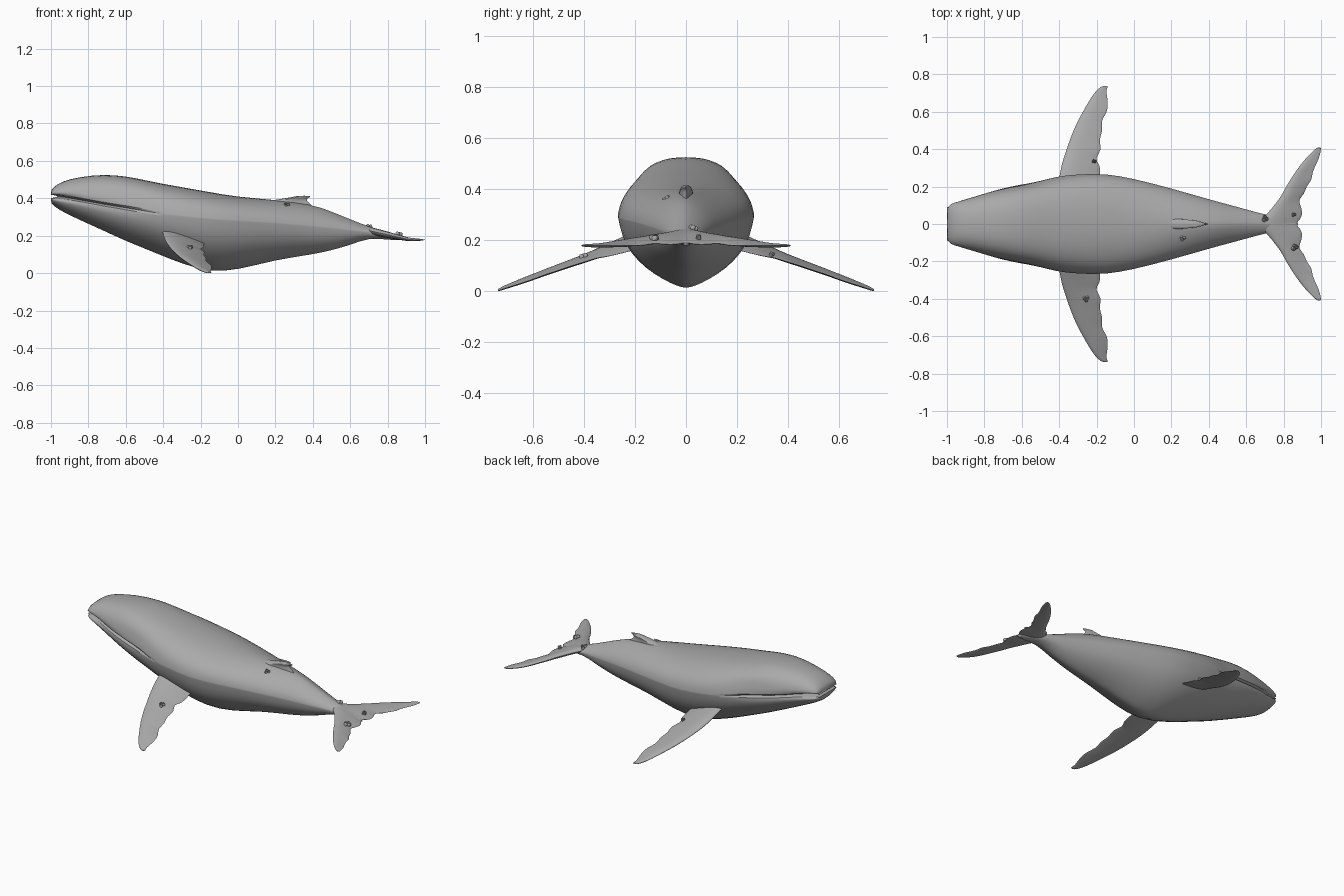
import bpy, math, random
from mathutils import Vector

random.seed(4)
cube = bpy.data.objects.get("Cube")
if cube:
    bpy.data.objects.remove(cube)

grey = bpy.data.materials.new("whale_grey")
grey.use_nodes = True
tone = (0.4, 0.4, 0.4, 1)
grey.diffuse_color = tone
grey.node_tree.nodes["Principled BSDF"].inputs["Base Color"].default_value = tone


def make(name, verts, faces, subdivide=0, angle=50):
    mesh = bpy.data.meshes.new(name)
    mesh.from_pydata(verts, [], faces)
    mesh.materials.append(grey)
    obj = bpy.data.objects.new(name, mesh)
    bpy.context.collection.objects.link(obj)
    if subdivide:
        mod = obj.modifiers.new("smooth", "SUBSURF")
        mod.levels = mod.render_levels = subdivide
    bpy.ops.object.select_all(action="DESELECT")
    obj.select_set(True)
    bpy.context.view_layer.objects.active = obj
    bpy.ops.object.shade_smooth_by_angle(angle=math.radians(angle))
    return obj


def bridge(count, n):
    """Quads joining consecutive rings of n points."""
    return [(r * n + i, r * n + (i + 1) % n, (r + 1) * n + (i + 1) % n, (r + 1) * n + i)
            for r in range(count - 1) for i in range(n)]


def ramp(x, x0, x1, a, b):
    """Blend from a to b while x runs from x0 to x1."""
    return a + (b - a) * min(1, max(0, (x - x0) / (x1 - x0)))


# Body: x, top, lip line, belly, half width, mouth gap
stations = [
    (-1.0, .442, .41, .376, .088, .018), (-.985, .462, .41, .358, .11, .02),
    (-.94, .492, .407, .328, .124, .016), (-.85, .515, .393, .285, .15, .011),
    (-.72, .53, .368, .226, .193, .008), (-.6, .52, .35, .17, .218, .007),
    (-.5, .499, .333, .13, .234, .006), (-.42, .482, .318, .096, .254, .005),
    (-.3, .461, .305, .048, .266, .005), (-.15, .434, .288, .002, .27, .005),
    (0, .408, .28, .014, .242, .005), (.2, .393, .268, .07, .19, .005),
    (.4, .368, .25, .098, .132, .005), (.5, .33, .24, .121, .105, .005),
    (.6, .288, .228, .149, .078, .005), (.7, .248, .22, .19, .05, .004),
    (.8, .22, .2, .178, .03, .003), (.88, .192, .184, .174, .012, .002)]
H = 13
RING = 2 * H + 2


def body_ring(x, top, lip, belly, w, gap):
    # Mouth slot is deep at the snout and closes behind the jaw corner
    depth = w * .9 if x < -.9 else (.04 if x < -.55 else (.015 if x < -.45 else 0))
    slot_x = max(x, -.93 + (x + .94) * .3)
    hollow = .08 * max(0, 1 - abs(x + .6) / .22)
    # Rounded head, ridged flanks and tail stock, keeled belly
    upper = ramp(x, -.45, -.1, .77, .95) + ramp(x, 0, .35, 0, .35)
    lower = ramp(x, -.7, -.3, 1.25, 1.5) - ramp(x, .1, .6, 0, .3)
    rise = ramp(x, 0, .35, .95, 1.2)
    pts = []
    for side, edge, power, lift in ((1, top, upper, rise), (-1, belly, lower, .95)):
        for i in range(H):
            t = math.pi * i / (H - 1)
            c, s = math.cos(t) * side, max(0, math.sin(t))
            y = w * math.copysign(abs(c) ** power, c)
            if side > 0:
                y *= 1 - hollow * max(0, 1 - abs(s - .3) / .35)
            base = lip + side * gap / 2
            pts.append((x, y, base + (edge - base) * s ** lift))
        pts.append((slot_x, -side * (w - depth), lip))
    return pts


verts = [p for s in stations for p in body_ring(*s)]
faces = bridge(len(stations), RING)
last = (len(stations) - 1) * RING
faces += [tuple(reversed(range(H))), tuple(reversed(range(H + 1, RING - 1))),
          (0, H - 1, H, RING - 1), (RING - 1, H, H + 1, RING - 2),
          tuple(range(last, last + RING))]
make("body", verts, faces, 1)


def blade(name, sections, place, angle=60):
    """Loft a lens profile through sections of (span, leading, trailing, thickness)."""
    top = [(.08, .6), (.3, 1), (.65, .65), (.96, .15)]
    profile = [(0, 0)] + top + [(1, 0)] + [(u, -v) for u, v in reversed(top)]
    pts = [place(span, a + (b - a) * u, v * th / 2)
           for span, a, b, th in sections for u, v in profile]
    n, k = len(profile), len(sections)
    ends = [tuple(reversed(range(n))), tuple(range((k - 1) * n, k * n))]
    return make(name, pts, bridge(k, n) + ends, 1, angle)


# Pectoral fins, twisted at the root, with scalloped trailing edges
fin = [(.13, -.42, -.18, .06), (.22, -.41, -.18, .05), (.28, -.4, -.178, .044),
       (.315, -.392, -.178, .042), (.35, -.382, -.212, .04), (.395, -.367, -.165, .037),
       (.45, -.347, -.19, .034), (.5, -.328, -.16, .031), (.55, -.304, -.18, .029),
       (.595, -.28, -.14, .027), (.65, -.248, -.137, .024), (.69, -.222, -.145, .02),
       (.715, -.2, -.148, .017), (.732, -.18, -.14, .012), (.738, -.165, -.14, .008)]


def fin_height(x, y):
    return .17 - .325 * (y - .26) - ramp(y, .22, .4, .28, .1) * (x + .28)


for label, side in (("left", 1), ("right", -1)):
    blade(label + "_pectoral_fin", fin[::side],
          lambda y, x, h, s=side: (x, s * y, fin_height(x, y) + h))

# Tail flukes as one blade across both sides, level along the trailing edge
half = [(.03, .68, .898, .045), (.06, .712, .902, .042), (.09, .738, .897, .04),
        (.13, .77, .876, .037), (.16, .79, .915, .034), (.2, .81, .92, .031),
        (.235, .832, .955, .028), (.27, .855, .952, .026), (.31, .883, .97, .022),
        (.35, .916, .99, .018), (.385, .95, .998, .014), (.412, .982, 1.003, .008)]
flukes = [(-y, a, b, t) for y, a, b, t in reversed(half)] + [(0, .66, .862, .045)] + half
blade("tail_flukes", flukes, lambda y, x, h: (x, y, ramp(x, .68, .92, .232, .178) + h))

# Hooked dorsal fin rising from the back
dorsal = [(.33, .06, .44, .075), (.37, .1, .39, .07), (.39, .18, .366, .06),
          (.4, .25, .372, .052), (.407, .29, .388, .045), (.414, .32, .39, .032)]
blade("dorsal_fin", dorsal, lambda z, x, h: (x, -h, z))

# Barnacle clusters on skin and fins
spots = [((.26, -.075, .362), (0, -.5, .85)), ((.7, .03, .247), (0, .4, .9)),
         ((.86, -.125, .21), (.2, 0, 1)), ((.855, .05, .211), (.2, 0, 1)),
         ((-.255, -.4, .137), (0, -.3, 1)), ((-.215, .335, .144), (0, .3, 1))]
for number, (spot, normal) in enumerate(spots):
    turn = Vector(normal).to_track_quat("Z", "Y")
    size = .6 if number in (3, 5) else 1
    pts, quads = [], []
    for j in range(3):
        a = j * math.tau / 3 + random.random()
        r = size * random.uniform(.009, .013)
        shape = [(r, -.008), (r * .9, .004), (r * .55, .01), (r * .3, .004)]
        start = len(pts)
        for radius, h in shape:
            for i in range(8):
                b = math.tau * i / 8
                local = Vector((.009 * size * math.cos(a) + radius * math.cos(b),
                                .009 * size * math.sin(a) + radius * math.sin(b), h))
                pts.append(Vector(spot) + turn @ local)
        quads += [tuple(start + i for i in f) for f in bridge(len(shape), 8)]
        quads.append(tuple(range(start + 24, start + 32)))
    make(f"barnacle_cluster_{number + 1}", pts, quads, 0, 40)
